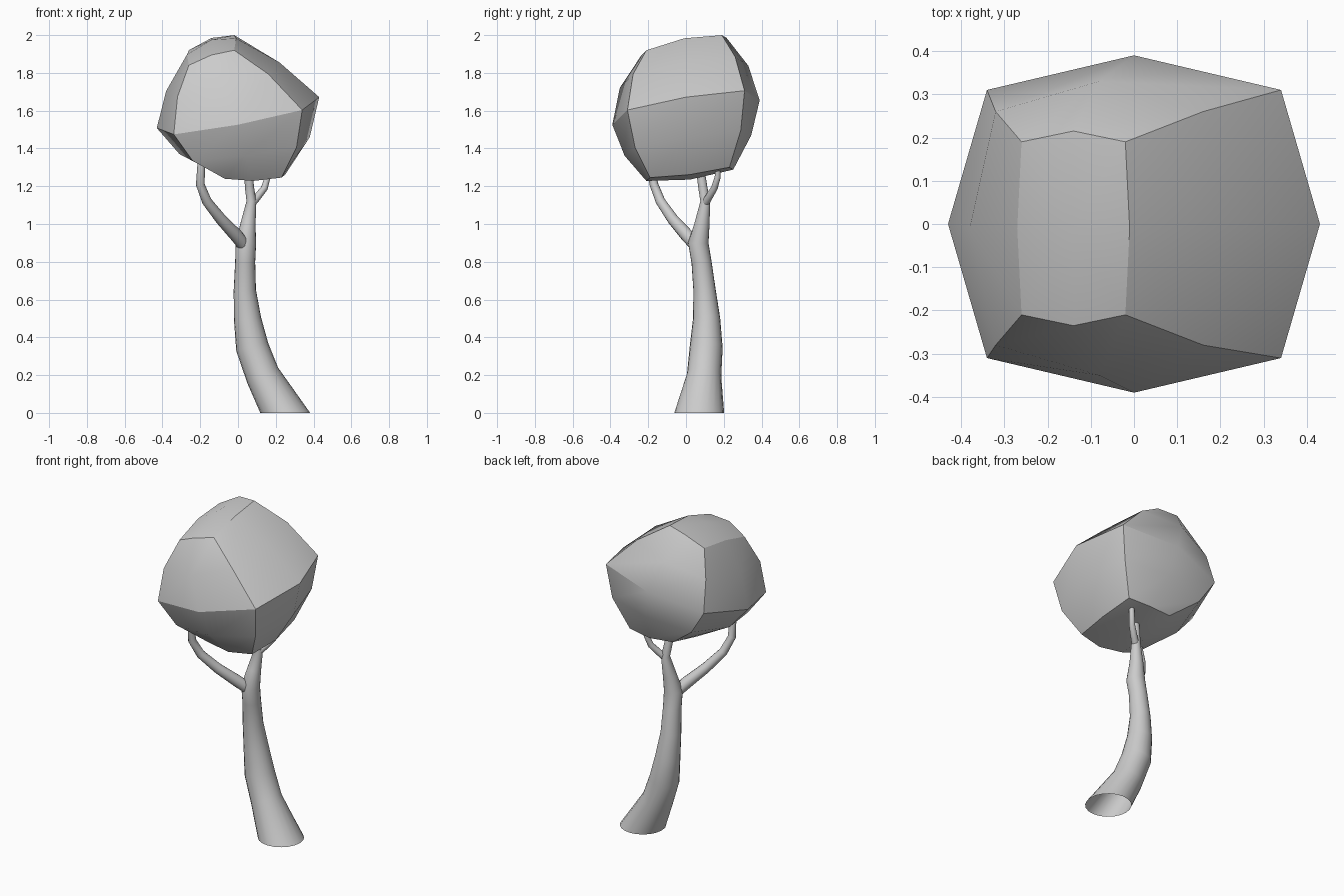
import bpy, bmesh, math
from mathutils import Vector

if "Cube" in bpy.data.objects:
    bpy.data.objects.remove(bpy.data.objects["Cube"])


def finish(name, bm, angle):
    bmesh.ops.recalc_face_normals(bm, faces=bm.faces)
    mesh = bpy.data.meshes.new(name)
    bm.to_mesh(mesh)
    bm.free()
    ob = bpy.data.objects.new(name, mesh)
    bpy.context.collection.objects.link(ob)
    bpy.ops.object.select_all(action='DESELECT')
    ob.select_set(True)
    bpy.context.view_layer.objects.active = ob
    bpy.ops.object.shade_smooth_by_angle(angle=math.radians(angle))
    return ob


def bridge(bm, a, b):
    n = len(a)
    for i in range(n):
        bm.faces.new((a[i], a[(i + 1) % n], b[(i + 1) % n], b[i]))


def tube(name, path, sides, flat_base=False):
    """Open tapered tube; path rows are x, y, z, radius."""
    bm = bmesh.new()
    pts = [Vector(p[:3]) for p in path]
    rings = []
    for i, p in enumerate(pts):
        t = (pts[min(i + 1, len(pts) - 1)] - pts[max(i - 1, 0)]).normalized()
        if flat_base and i == 0:
            t = Vector((0, 0, 1))
        u = Vector((0, 1, 0)).cross(t).normalized()
        v = t.cross(u)
        ring = []
        for k in range(sides):
            a = math.tau * k / sides
            ring.append(bm.verts.new(p + path[i][3] * (u * math.cos(a) + v * math.sin(a))))
        rings.append(ring)
    for a, b in zip(rings, rings[1:]):
        bridge(bm, a, b)
    return finish(name, bm, 60)


# Leaning trunk, open at the ground
tube("trunk", [
    (.25, .07, 0, .132), (.13, .096, .2, .091), (.075, .107, .35, .087),
    (.05, .109, .5, .072), (.036, .098, .65, .059), (.038, .082, .8, .053),
    (.042, .065, .9, .054), (.053, .085, 1.0, .040), (.071, .102, 1.12, .026),
    (.06, .088, 1.2, .024), (.055, .07, 1.33, .022)], 20, True)

# Two side branches reaching into the crown
tube("left_branch", [
    (.03, .05, .89, .034), (-.01, .005, .94, .035), (-.09, -.07, 1.025, .03),
    (-.165, -.135, 1.12, .026), (-.2, -.17, 1.21, .023),
    (-.195, -.185, 1.30, .021), (-.18, -.18, 1.42, .018)], 12)
tube("right_branch", [
    (.065, .095, 1.10, .022), (.1, .12, 1.14, .02), (.14, .15, 1.19, .018),
    (.157, .168, 1.25, .016), (.16, .17, 1.35, .014)], 12)

# Faceted crown: stacked tilted square rings with bulging side midpoints
# centre x, y; half x, y; bulge x, y; z; slope x, y; midpoint lift
levels = [
    (.08, .02, .15, .21, .02, .02, 1.27, .02, .13, -.012),
    (.035, .01, .275, .28, .07, .055, 1.415, .13, .16, 0),
    (0, 0, .34, .31, .09, .08, 1.59, .19, .165, 0),
    (-.08, -.01, .24, .27, .06, .07, 1.78, .25, .17, 0),
    (-.14, -.01, .12, .20, .01, .025, 1.92, .33, .20, .02),
]
corners = [(-1, -1), (0, -1), (1, -1), (1, 0), (1, 1), (0, 1), (-1, 1), (-1, 0)]
bm = bmesh.new()
rings = []
for cx, cy, hx, hy, bx, by, z, sx, sy, lift in levels:
    ring = []
    for i, j in corners:
        dx = i * (hx + (bx if j == 0 else 0))
        dy = j * (hy + (by if i == 0 else 0))
        dz = dx * sx + dy * sy + (lift if i * j == 0 else 0)
        ring.append(bm.verts.new((cx + dx, cy + dy, z + dz)))
    rings.append(ring)
for a, b in zip(rings, rings[1:]):
    bridge(bm, a, b)
for r, mid in ((rings[0], (.08, .02, 1.235)), (rings[-1], (-.14, -.01, 1.975))):
    c = bm.verts.new(mid)
    for k in (0, 2, 4, 6):
        bm.faces.new((r[k], r[k + 1], c, r[k - 1]))
finish("crown", bm, 30)
